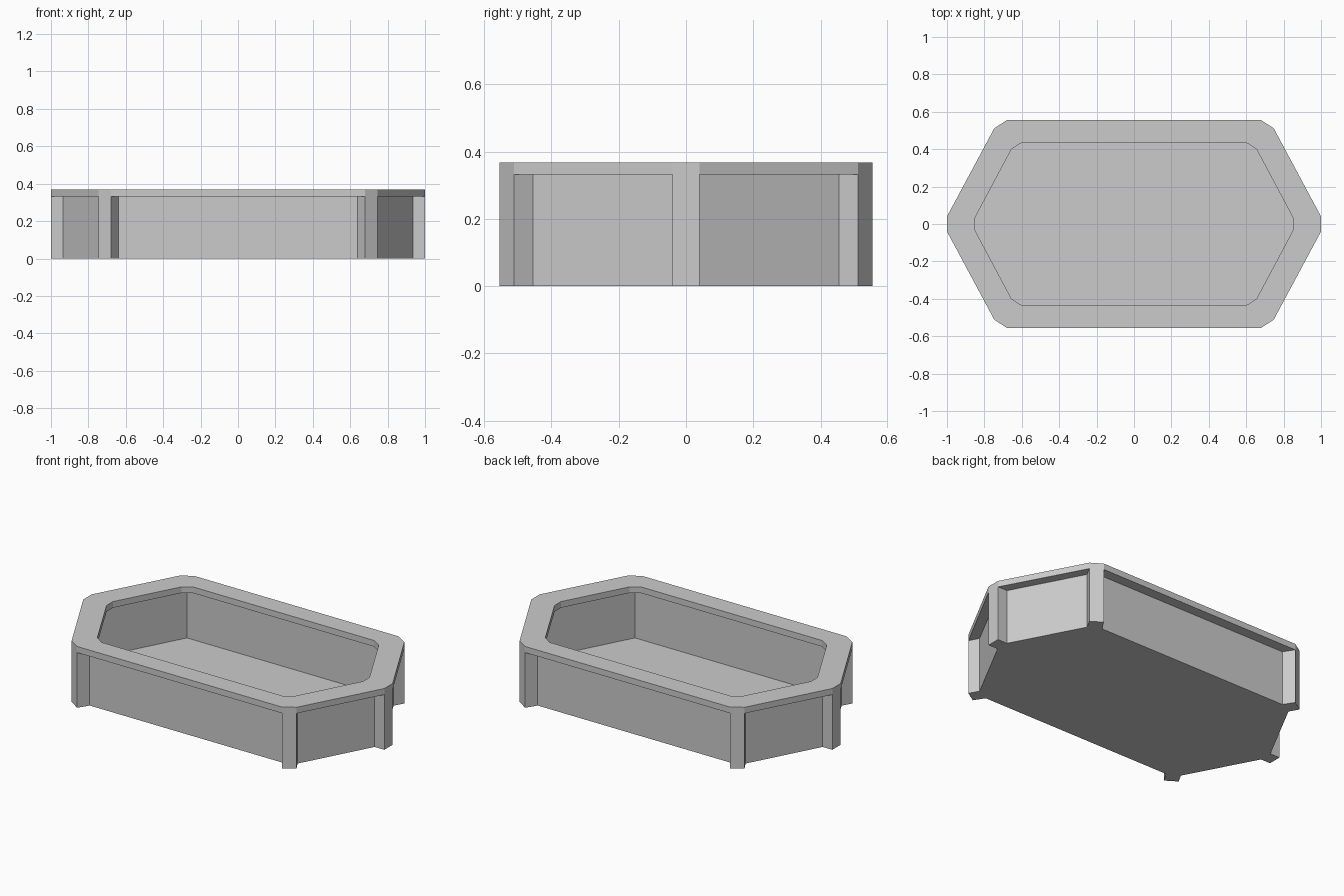
import bpy, bmesh

if "Cube" in bpy.data.objects:
    bpy.data.objects.remove(bpy.data.objects["Cube"])

RIM_Z, TOP_Z, FLOOR_Z = 0.331, 0.368, 0.027


def mirrored(quarter):
    """Complete an outline from its +x +y quarter, listed from the tip to the long side."""
    q = quarter
    loop = q + [(-x, y) for x, y in reversed(q)]
    loop += [(-x, -y) for x, y in q] + [(x, -y) for x, y in reversed(q)]
    out = []
    for p in loop:                      # drop doubled points on the axis
        if not any(abs(p[0] - o[0]) + abs(p[1] - o[1]) < 1e-6 for o in out):
            out.append(p)
    return out


def skin(name, rings, cap_ends=False, close=False):
    """Bridge a series of (outline, z) rings into a flat-shaded mesh."""
    bm = bmesh.new()
    loops = [[bm.verts.new((x, y, z)) for x, y in pts] for pts, z in rings]
    pairs = list(zip(loops, loops[1:]))
    if close:
        pairs.append((loops[-1], loops[0]))
    for a, b in pairs:
        n = len(a)
        for i in range(n):
            j = (i + 1) % n
            bm.faces.new((a[i], a[j], b[j], b[i]))
    if cap_ends:
        bm.faces.new(loops[0][::-1])
        bm.faces.new(loops[-1])
    bmesh.ops.recalc_face_normals(bm, faces=bm.faces)
    mesh = bpy.data.meshes.new(name)
    bm.to_mesh(mesh)
    bm.free()
    obj = bpy.data.objects.new(name, mesh)
    bpy.context.collection.objects.link(obj)
    return obj


# Hexagonal tray: thin walls and floor
wall_out = mirrored([(0.957, 0), (0.695, 0.493)])
wall_in = mirrored([(0.926, 0), (0.673, 0.477)])
skin("tray", [(wall_out, 0), (wall_out, RIM_Z), (wall_in, RIM_Z), (wall_in, FLOOR_Z)],
     cap_ends=True)

# Wide rim overhanging the wall on both sides
rim_out = mirrored([(1.0, 0.04), (0.747, 0.512), (0.68, 0.555)])
rim_in = mirrored([(0.852, 0.03), (0.655, 0.40), (0.60, 0.435)])
skin("rim", [(rim_out, RIM_Z), (rim_out, TOP_Z), (rim_in, TOP_Z), (rim_in, RIM_Z)], close=True)

# Posts outside each corner of the hexagon
tip = [(1.0, -0.04), (1.0, 0.04), (0.936, 0.04), (0.957, 0), (0.936, -0.04)]
corner = [(0.747, 0.512), (0.68, 0.555), (0.64, 0.493), (0.695, 0.493), (0.715, 0.455)]
for sx, side in ((1, "right"), (-1, "left")):
    pts = [(sx * x, y) for x, y in tip]
    skin("tip_post_" + side, [(pts, 0), (pts, RIM_Z)], cap_ends=True)
    for sy, end in ((1, "back"), (-1, "front")):
        pts = [(sx * x, sy * y) for x, y in corner]
        skin(f"corner_post_{end}_{side}", [(pts, 0), (pts, RIM_Z)], cap_ends=True)
